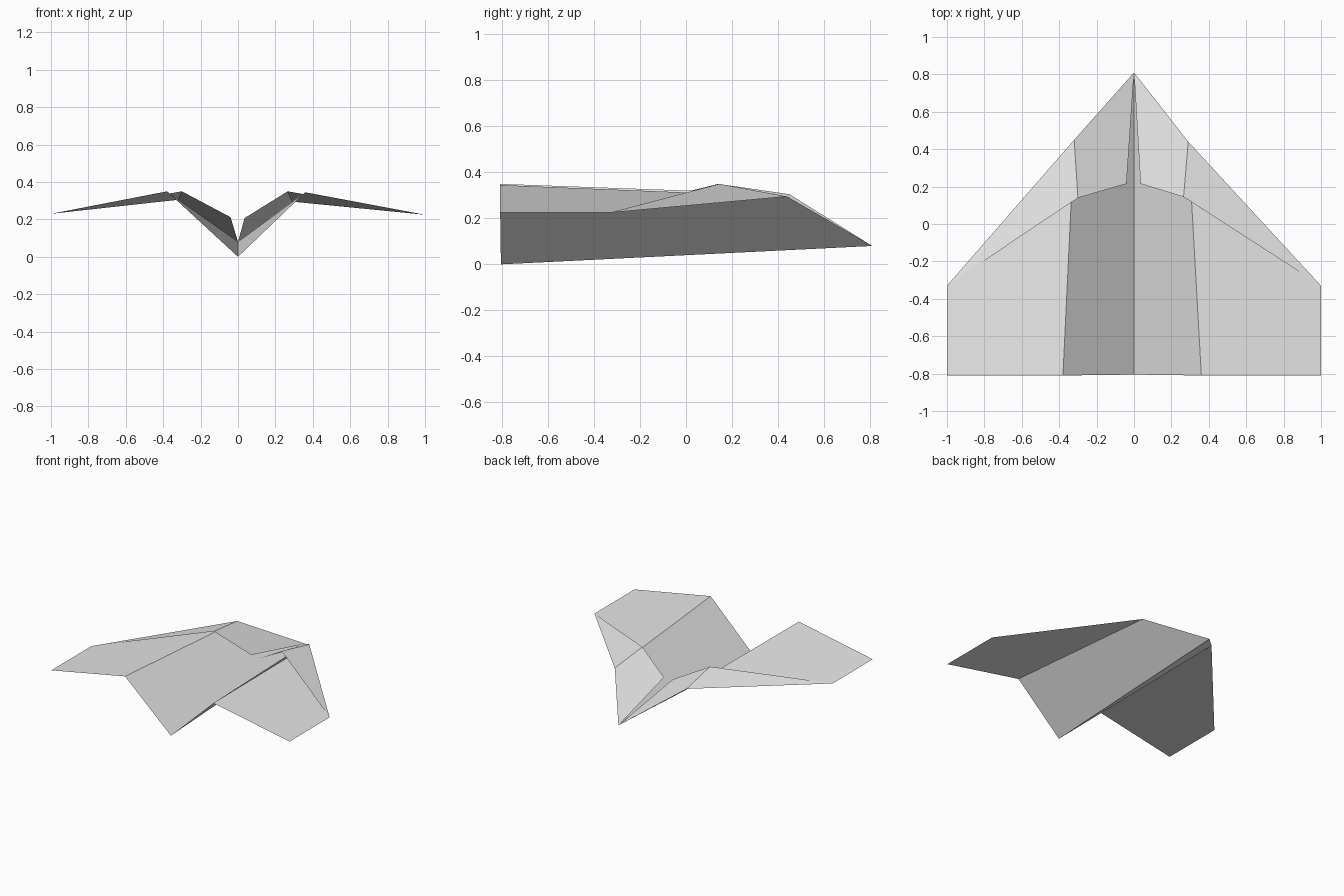
import bpy
from mathutils import Vector

cube = bpy.data.objects.get("Cube")
if cube:
    bpy.data.objects.remove(cube, do_unlink=True)

# One plain paper colour for every sheet
paper = bpy.data.materials.new("light_grey_paper")
colour = (0.8, 0.8, 0.8, 1.0)
paper.diffuse_color = colour
paper.use_nodes = True
paper.node_tree.nodes["Principled BSDF"].inputs["Base Color"].default_value = colour


def sheet(name, *corners):
    """One flat folded panel, wound so that it faces up."""
    points = [Vector(c) for c in corners]
    normal = (points[1] - points[0]).cross(points[2] - points[0])
    if normal.z < 0:
        points.reverse()
    mesh = bpy.data.meshes.new(name)
    mesh.from_pydata(points, [], [range(len(points))])
    mesh.materials.append(paper)
    obj = bpy.data.objects.new(name, mesh)
    bpy.context.collection.objects.link(obj)
    return obj


# Ends of the keel fold
nose = (0, 0.81, 0.08)
tail = (0, -0.805, 0)


def half(side, ridge_back, ridge_front, flap_peak, flap_inner, tip_z):
    """Body wall, wing and the two loose flaps of one half."""
    tip_front = (1 if side == "left" else -1, -0.33, tip_z)
    tip_back = (tip_front[0], -0.81, tip_z)
    sheet(side + "_body_wall", tail, nose, ridge_front, ridge_back)
    sheet(side + "_wing", ridge_back, ridge_front, tip_front, tip_back)
    sheet(side + "_nose_flap", nose, ridge_front, flap_peak, flap_inner)
    sheet(side + "_wing_flap", ridge_front, flap_peak, tip_front)


# The folds are slightly uneven from side to side
half("left", (0.36, -0.81, 0.345), (0.29, 0.44, 0.295),
     (0.265, 0.145, 0.35), (0.035, 0.215, 0.207), 0.225)
half("right", (-0.38, -0.81, 0.35), (-0.32, 0.45, 0.305),
     (-0.30, 0.14, 0.35), (-0.04, 0.215, 0.212), 0.23)
